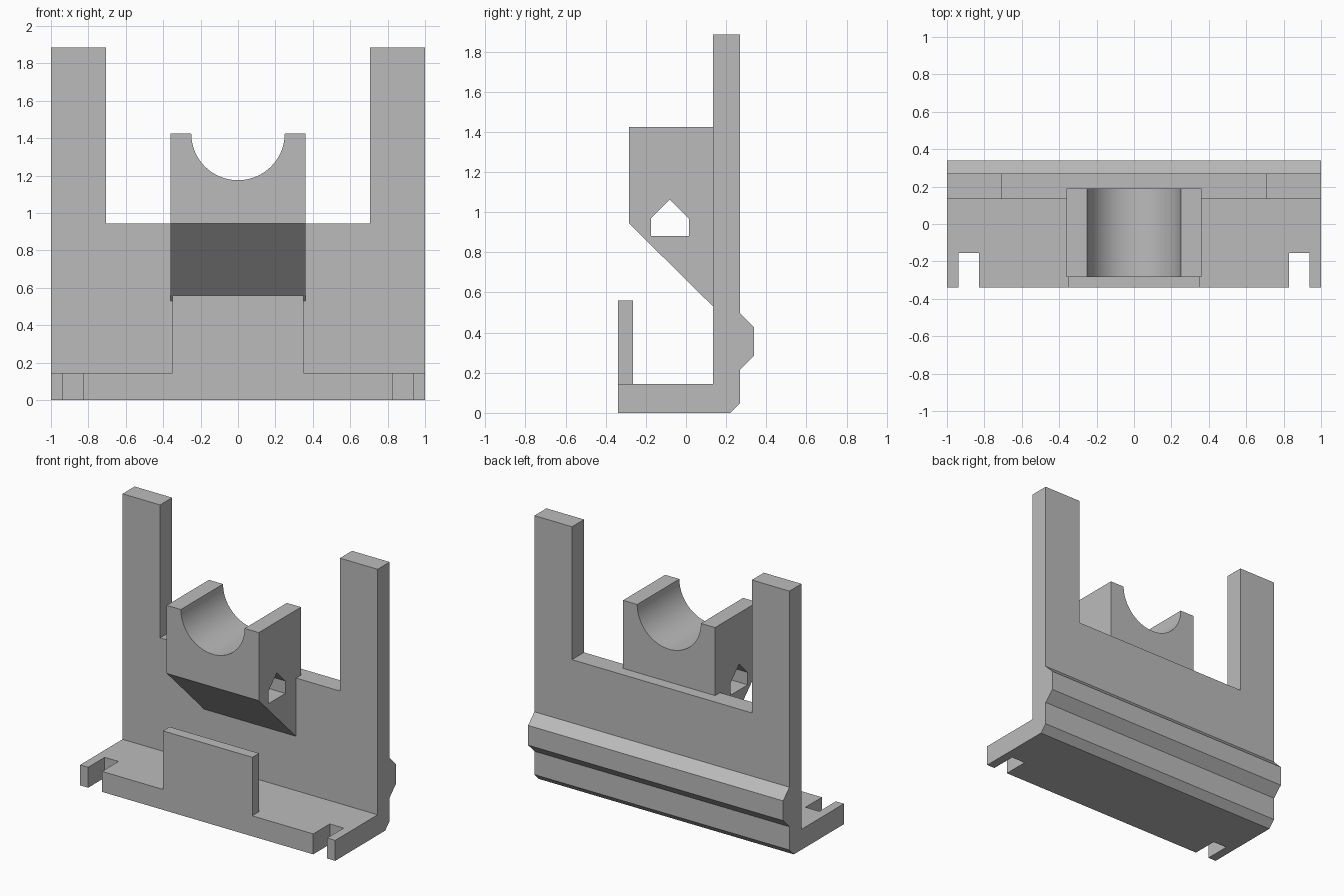
import bpy, bmesh, math

if "Cube" in bpy.data.objects:
    bpy.data.objects.remove(bpy.data.objects["Cube"])

grey = bpy.data.materials.new("light_grey")
grey.diffuse_color = (0.5, 0.5, 0.5, 1)
grey.use_nodes = True
grey.node_tree.nodes["Principled BSDF"].inputs["Base Color"].default_value = grey.diffuse_color


def extrude(name, profile, x0, x1, axis="x"):
    """Extrude a closed profile: (y, z) along x, or (x, z) along y."""
    bm = bmesh.new()
    place = (lambda p: (x0, *p)) if axis == "x" else (lambda p: (p[0], x0, p[1]))
    face = bm.faces.new([bm.verts.new(place(p)) for p in profile])
    new = bmesh.ops.extrude_face_region(bm, geom=[face])["geom"]
    step = (x1 - x0, 0, 0) if axis == "x" else (0, x1 - x0, 0)
    bmesh.ops.translate(bm, vec=step, verts=[v for v in new if isinstance(v, bmesh.types.BMVert)])
    bmesh.ops.recalc_face_normals(bm, faces=bm.faces)
    mesh = bpy.data.meshes.new(name)
    bm.to_mesh(mesh)
    bm.free()
    mesh.materials.append(grey)
    obj = bpy.data.objects.new(name, mesh)
    bpy.context.collection.objects.link(obj)
    return obj


def box(name, x, y, z):
    return extrude(name, [(y[0], z[0]), (y[1], z[0]), (y[1], z[1]), (y[0], z[1])], *x)


def combine(obj, tool, operation="DIFFERENCE"):
    """Apply a boolean and remove the tool."""
    mod = obj.modifiers.new("bool", "BOOLEAN")
    mod.operation, mod.object, mod.solver = operation, tool, "EXACT"
    bpy.context.view_layer.objects.active = obj
    bpy.ops.object.modifier_apply(modifier=mod.name)
    bpy.data.objects.remove(tool)


# Base and back plate with rear ridge, as one side profile
bracket = extrude("bracket", [
    (-0.34, 0), (0.22, 0), (0.27, 0.05), (0.27, 0.215), (0.34, 0.285), (0.34, 0.425),
    (0.27, 0.495), (0.27, 1.885), (0.135, 1.885), (0.135, 0.145), (-0.34, 0.145)], -1, 1)

# Opening between the two uprights
combine(bracket, box("opening", (-0.705, 0.705), (0, 0.5), (0.943, 2)))

# Slots in the front edge of the base
for s in (-1, 1):
    combine(bracket, box("slot", sorted((s * 0.828, s * 0.937)), (-0.5, -0.155), (-0.1, 0.3)))

# Front tab
combine(bracket, box("front_tab", (-0.35, 0.35), (-0.34, -0.265), (0.05, 0.56)), "UNION")

# Cradle block with sloped underside
cradle = extrude("cradle", [
    (-0.283, 1.425), (-0.283, 0.943), (0.135, 0.53), (0.19, 0.53), (0.19, 1.425)], -0.361, 0.361)

# Round groove across the top of the cradle
groove = [(0.25 * math.cos(math.tau * i / 96), 1.425 + 0.25 * math.sin(math.tau * i / 96))
          for i in range(96)]
combine(cradle, extrude("groove", groove, -0.5, 0.5, "y"))

# House-shaped hole through the cradle sides
combine(cradle, extrude("strap_hole", [
    (-0.175, 0.88), (0.015, 0.88), (0.015, 0.968), (-0.08, 1.063), (-0.175, 0.968)], -0.5, 0.5))
combine(bracket, cradle, "UNION")

# Smooth groove, crisp edges elsewhere
bpy.ops.object.select_all(action="DESELECT")
bracket.select_set(True)
bpy.context.view_layer.objects.active = bracket
bpy.ops.object.shade_smooth_by_angle(angle=math.radians(30))
